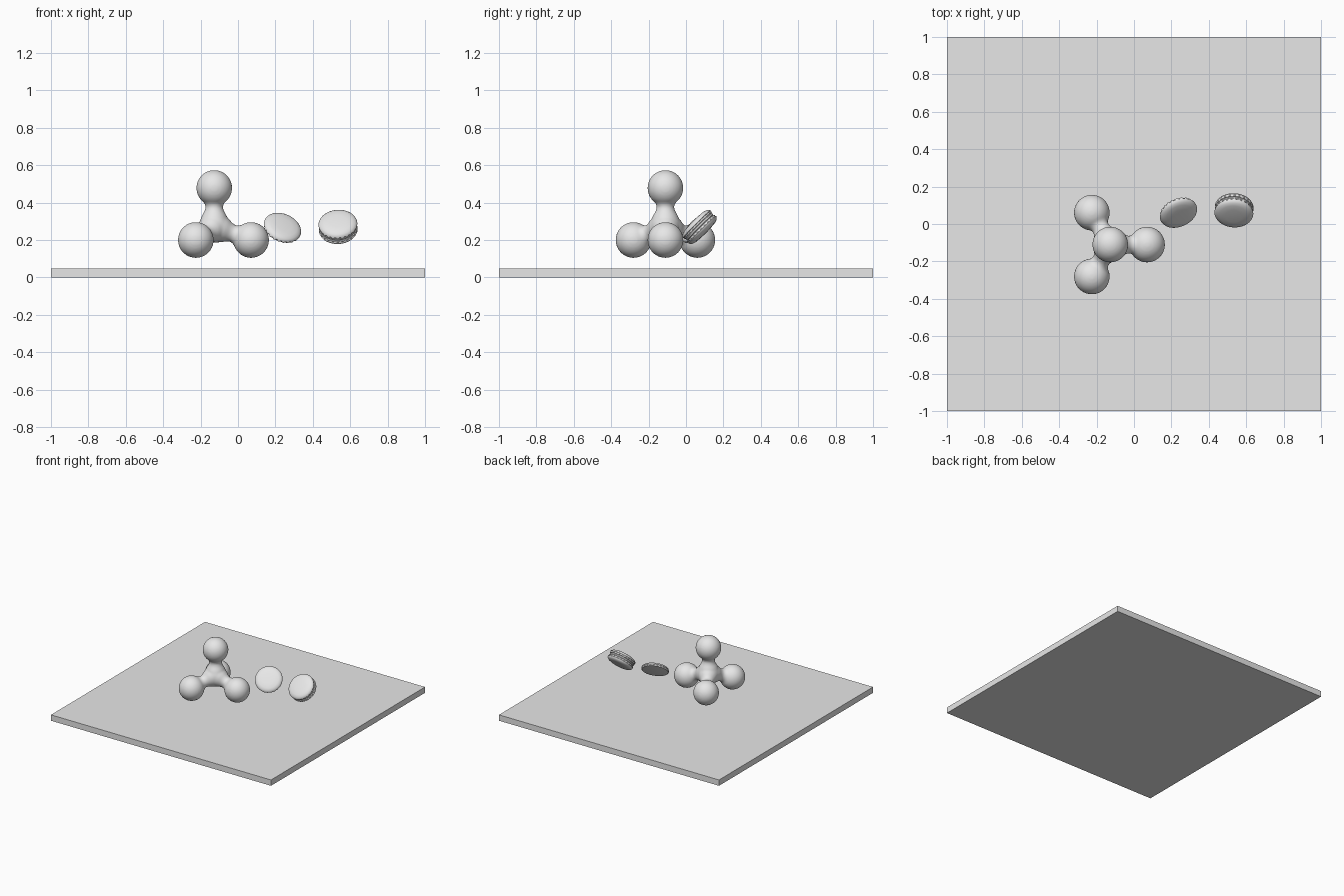
import bpy, bmesh, math
from mathutils import Vector, Matrix

if "Cube" in bpy.data.objects:
    bpy.data.objects.remove(bpy.data.objects["Cube"])

grey = bpy.data.materials.new("plain_grey")
grey.diffuse_color = (0.8, 0.8, 0.8, 1)
grey.use_nodes = True
grey.node_tree.nodes["Principled BSDF"].inputs["Base Color"].default_value = grey.diffuse_color


def lathe(bm, profile, matrix, sides=48, ruffle=()):
    """Spin (radius, height) points around z; rings listed in ruffle get a wavy rim."""
    rings = []
    for i, (r, z) in enumerate(profile):
        if r == 0:
            rings.append([bm.verts.new(matrix @ Vector((0, 0, z)))] * sides)
            continue
        ring = []
        for k in range(sides):
            a = 2 * math.pi * k / sides
            rr = r - (0.004 if i in ruffle and k % 4 > 1 else 0)
            ring.append(bm.verts.new(matrix @ Vector((rr * math.cos(a), rr * math.sin(a), z))))
        rings.append(ring)
    for lo, hi in zip(rings, rings[1:]):
        for k in range(sides):
            j = (k + 1) % sides
            bm.faces.new(list(dict.fromkeys((lo[k], lo[j], hi[j], hi[k]))))


def finish(bm, name, smooth=True):
    bmesh.ops.recalc_face_normals(bm, faces=bm.faces)
    mesh = bpy.data.meshes.new(name)
    bm.to_mesh(mesh)
    bm.free()
    mesh.materials.append(grey)
    ob = bpy.data.objects.new(name, mesh)
    bpy.context.collection.objects.link(ob)
    if smooth:
        bpy.ops.object.select_all(action='DESELECT')
        ob.select_set(True)
        bpy.context.view_layer.objects.active = ob
        bpy.ops.object.shade_smooth_by_angle(angle=math.radians(40))
    return ob


def pose(centre, normal):
    return Matrix.Translation(centre) @ Vector(normal).to_track_quat('Z', 'Y').to_matrix().to_4x4()


# Base slab
bm = bmesh.new()
bmesh.ops.create_cube(bm, size=1, matrix=Matrix.Translation((0, 0, 0.024)) @ Matrix.Diagonal((2, 2, 0.048, 1)))
finish(bm, "base_slab", smooth=False)

# Four-armed body: ball ends joined to a blended core by waisted necks
core = Vector((-0.127, -0.11, 0.27))
balls = [Vector((-0.127, -0.11, 0.478))]
for k in range(3):
    a = math.radians(120 * k)
    balls.append(Vector((-0.127 + 0.197 * math.cos(a), -0.11 + 0.197 * math.sin(a), 0.2)))
neck = [(0, -0.01), (0.08, 0), (0.078, 0.03), (0.066, 0.06), (0.052, 0.085),
        (0.046, 0.105), (0.05, 0.122), (0.06, 0.137), (0.075, 0.15), (0, 0.17)]
bm = bmesh.new()
bmesh.ops.create_uvsphere(bm, u_segments=32, v_segments=16, radius=0.084, matrix=Matrix.Translation(core))
for ball in balls:
    bmesh.ops.create_uvsphere(bm, u_segments=48, v_segments=24, radius=0.0955, matrix=Matrix.Translation(ball))
    lathe(bm, neck, pose(core, ball - core))
body = finish(bm, "four_ball_body", smooth=False)
remesh = body.modifiers.new("blend", 'REMESH')
remesh.mode = 'VOXEL'
remesh.voxel_size = 0.007
remesh.use_smooth_shade = True
soften = body.modifiers.new("soften", 'SMOOTH')
soften.factor = 0.5
soften.iterations = 6

# Biscuit shell: soft dome on top, ruffled foot, flat underside
shell = [(0, 0.038), (0.045, 0.037), (0.075, 0.034), (0.092, 0.028), (0.101, 0.02), (0.104, 0.013),
         (0.1, 0.009), (0.103, 0.006), (0.101, 0.001), (0.094, 0), (0, 0)]


def biscuit(name, matrix):
    bm = bmesh.new()
    lathe(bm, shell, matrix, sides=96, ruffle=(7, 8))
    return finish(bm, name)


# Single biscuit, leaning forward
biscuit("single_biscuit", pose((0.24, 0.055, 0.27), (0.3, -0.67, 0.67)) @ Matrix.Translation((0, 0, -0.019)))

# Sandwich biscuit: two mirrored shells around a filling
stack = pose((0.535, 0.073, 0.27), (-0.05, -0.7, 0.7))
for name, side in (("upper_biscuit", 1), ("lower_biscuit", -1)):
    biscuit(name, stack @ Matrix.Diagonal((1, 1, side, 1)) @ Matrix.Translation((0, 0, 0.008)))
bm = bmesh.new()
lathe(bm, [(0, -0.009), (0.093, -0.009), (0.098, -0.004), (0.098, 0.004), (0.093, 0.009), (0, 0.009)], stack)
finish(bm, "filling")
